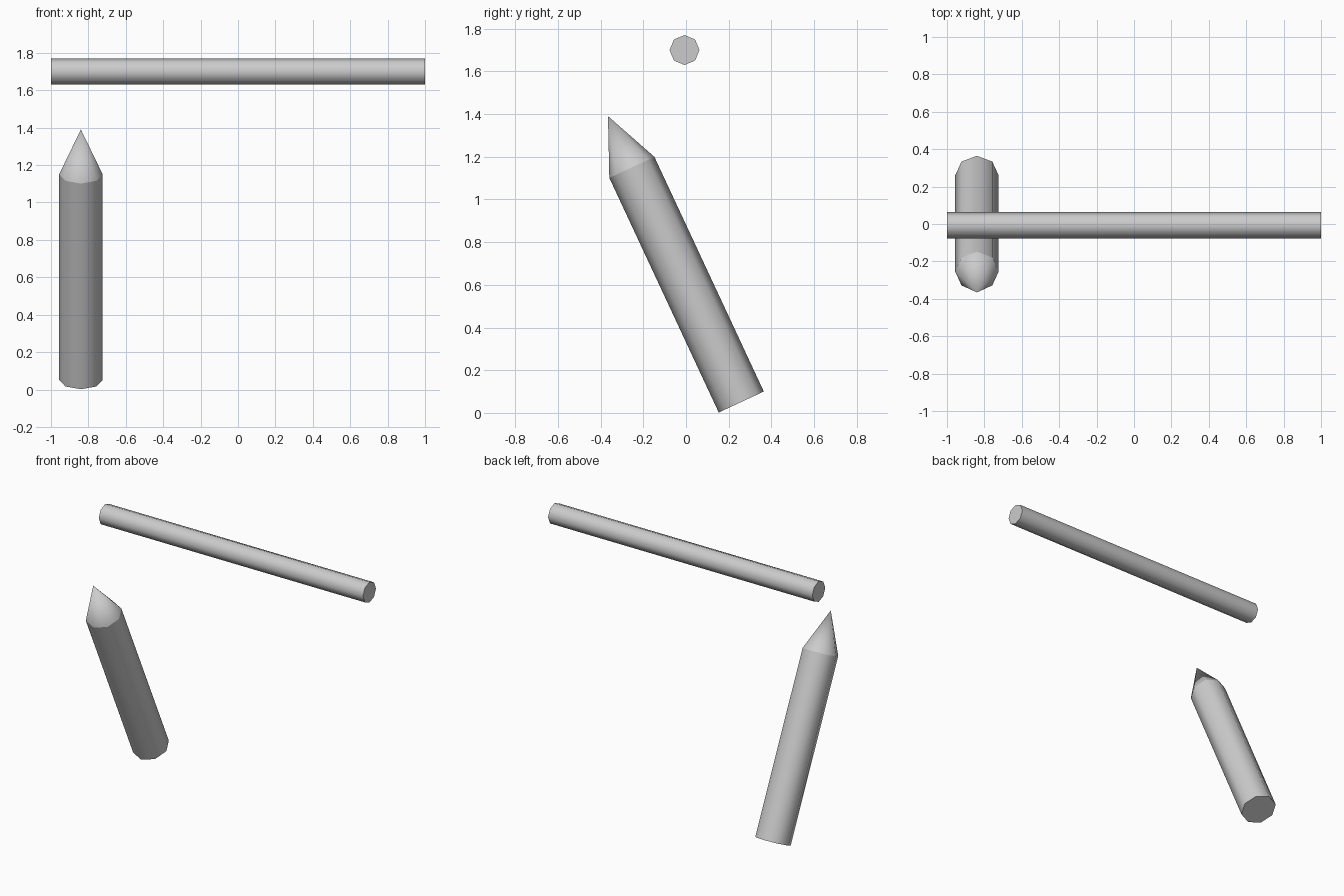
import bpy, bmesh, math
from mathutils import Matrix

if "Cube" in bpy.data.objects:
    bpy.data.objects.remove(bpy.data.objects["Cube"])


def eight_sided(name, radius, length, matrix, tip=0.0):
    """Octagonal prism starting at z = 0, optionally with a pointed top."""
    bm = bmesh.new()
    bmesh.ops.create_cone(bm, cap_ends=True, segments=8, radius1=radius,
                          radius2=radius, depth=length,
                          matrix=Matrix.Translation((0, 0, length / 2)))
    caps = [f for f in bm.faces if len(f.verts) == 8]
    for f in bm.faces:
        f.smooth = len(f.verts) == 4
    # crisp edges round both ends, smooth sides
    for f in caps:
        for e in f.edges:
            e.smooth = False
    if tip:
        top = max(caps, key=lambda f: f.calc_center_median().z)
        res = bmesh.ops.poke(bm, faces=[top])
        res["verts"][0].co.z += tip
        for f in res["faces"]:
            f.smooth = True
    bm.transform(matrix)
    bmesh.ops.recalc_face_normals(bm, faces=bm.faces)
    mesh = bpy.data.meshes.new(name)
    bm.to_mesh(mesh)
    bm.free()
    obj = bpy.data.objects.new(name, mesh)
    bpy.context.collection.objects.link(obj)
    return obj


# horizontal rail
eight_sided("rail", 0.07, 2.0,
            Matrix.Translation((-1, -0.007, 1.70)) @ Matrix.Rotation(math.pi / 2, 4, 'Y'))

# leaning sharpened stake
eight_sided("stake", 0.1165, 1.213,
            Matrix.Translation((-0.84, 0.259, 0.051)) @ Matrix.Rotation(math.radians(25), 4, 'X'),
            tip=0.265)
